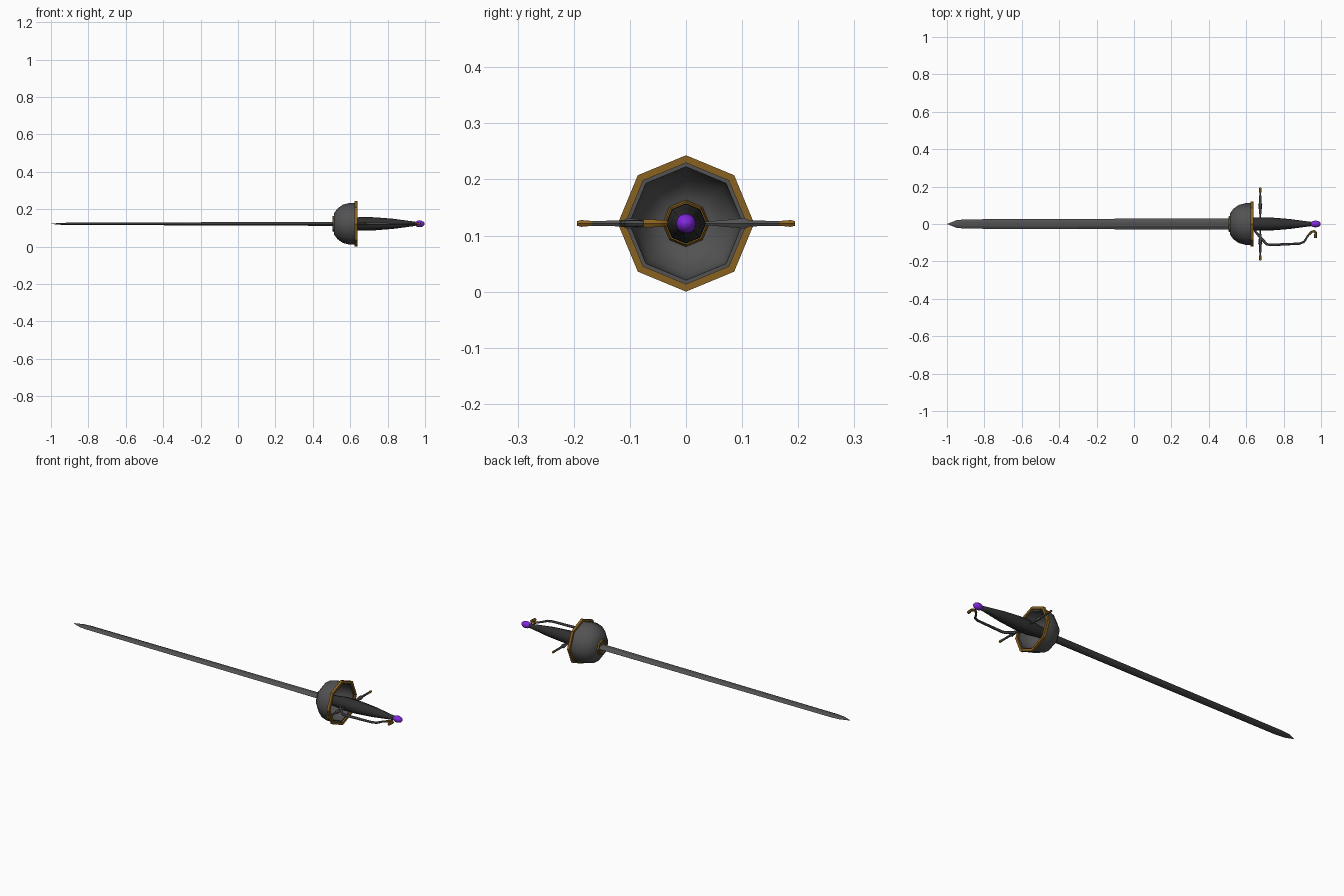
import bpy, bmesh, math
from mathutils import Vector

if "Cube" in bpy.data.objects:
    bpy.data.objects.remove(bpy.data.objects["Cube"])

ZC = 0.1215  # height of the sword axis


def mat(name, rgb):
    m = bpy.data.materials.new(name)
    m.diffuse_color = (*rgb, 1)
    m.use_nodes = True
    m.node_tree.nodes["Principled BSDF"].inputs["Base Color"].default_value = m.diffuse_color
    return m


STEEL = mat("dark_steel", (0.085, 0.085, 0.085))
GRIP = mat("black_leather", (0.028, 0.028, 0.028))
GOLD = mat("old_gold", (0.25, 0.12, 0.014))
GEM = mat("purple_gem", (0.22, 0.02, 0.72))


def finish(bm, name, material, smooth=None):
    bmesh.ops.remove_doubles(bm, verts=bm.verts, dist=1e-5)
    bmesh.ops.recalc_face_normals(bm, faces=bm.faces)
    me = bpy.data.meshes.new(name)
    bm.to_mesh(me)
    bm.free()
    me.materials.append(material)
    ob = bpy.data.objects.new(name, me)
    bpy.context.collection.objects.link(ob)
    if smooth:
        bpy.ops.object.select_all(action='DESELECT')
        ob.select_set(True)
        bpy.context.view_layer.objects.active = ob
        bpy.ops.object.shade_smooth_by_angle(angle=math.radians(smooth))
    return ob


def skin(name, rings, material, caps=True, loop=False, smooth=None):
    """Join rings of points with quads."""
    bm = bmesh.new()
    vr = [[bm.verts.new(p) for p in ring] for ring in rings]
    n = len(vr[0])
    pairs = list(zip(vr, vr[1:])) + ([(vr[-1], vr[0])] if loop else [])
    for a, b in pairs:
        for i in range(n):
            j = (i + 1) % n
            bm.faces.new((a[i], a[j], b[j], b[i]))
    if caps and not loop:
        bm.faces.new(vr[0])
        bm.faces.new(vr[-1])
    return finish(bm, name, material, smooth)


def lathe(name, profile, material, sides=8, loop=False, smooth=None):
    """Turn (x, radius) points about the sword axis."""
    rings = []
    for x, r in profile:
        r = max(r, 2e-5)
        rings.append([(x, r * math.sin(a), ZC + r * math.cos(a))
                      for a in (2 * math.pi * i / sides for i in range(sides))])
    return skin(name, rings, material, loop=loop, smooth=smooth)


def tube(name, path, material, sides=6, smooth=50):
    """Sweep (x, y, radius) points lying in the horizontal plane."""
    pts = [Vector((x, y, ZC)) for x, y, r in path]
    rings = []
    for k, p in enumerate(pts):
        t = (pts[min(k + 1, len(pts) - 1)] - pts[max(k - 1, 0)]).normalized()
        side = Vector((-t.y, t.x, 0))
        r = path[k][2]
        rings.append([p + r * (side * math.cos(a) + Vector((0, 0, math.sin(a))))
                      for a in (2 * math.pi * i / sides for i in range(sides))])
    return skin(name, rings, material, smooth=smooth)


# Blade: flattened hexagonal section with a pointed tip
def blade_ring(x, w, h):
    return [(x, s * w, ZC + t * h) for s, t in
            ((1, 0), (0.4, 1), (-0.4, 1), (-1, 0), (-0.4, -1), (0.4, -1))]


skin("blade", [blade_ring(*s) for s in (
    (0.56, 0.030, 0.011), (-0.30, 0.0275, 0.008), (-0.905, 0.025, 0.006),
    (-0.95, 0.020, 0.005), (-0.997, 0.001, 0.001))], STEEL)

# Hollow octagonal cup guard with gold rim and collars
lathe("cup_guard", [(0.512, 0), (0.512, 0.055), (0.532, 0.082), (0.56, 0.102),
                    (0.595, 0.111), (0.63, 0.111), (0.63, 0.101), (0.595, 0.099),
                    (0.565, 0.090), (0.54, 0.070), (0.524, 0.048), (0.524, 0)],
      STEEL, smooth=50)
lathe("cup_rim", [(0.624, 0.108), (0.624, 0.1215), (0.638, 0.1215), (0.638, 0.108)],
      GOLD, loop=True)
lathe("blade_collar", [(0.505, 0.034), (0.505, 0.040), (0.514, 0.044), (0.514, 0.034)],
      GOLD, loop=True)
lathe("grip_collar", [(0.522, 0.0), (0.522, 0.042), (0.545, 0.038), (0.545, 0.0)], GOLD)

# Tapered grip
lathe("grip", [(0.535, 0.0), (0.535, 0.024), (0.60, 0.029), (0.65, 0.036),
               (0.73, 0.035), (0.83, 0.027), (0.92, 0.015), (0.945, 0.012),
               (0.955, 0.0)], GRIP, smooth=50)

# Egg-shaped gem pommel
lathe("pommel", [(0.9705 - 0.0275 * math.cos(a), 0.018 * math.sin(a))
                 for a in (math.pi * i / 8 for i in range(9))], GEM, sides=12, smooth=50)

# Straight cross bar on both sides, with gold ends
for s, label in ((1, "right"), (-1, "left")):
    tube("cross_bar_" + label, [(0.675, s * y, r) for y, r in (
        (0.0, 0.006), (0.04, 0.004), (0.09, 0.009), (0.105, 0.011), (0.113, 0.006),
        (0.175, 0.005))], STEEL)
    tube("cross_bar_end_" + label, [(0.675, s * y, r) for y, r in (
        (0.165, 0.005), (0.178, 0.006), (0.186, 0.007), (0.194, 0.005))], GOLD)

# Knuckle bow on the front side, ending in a gold hook
tube("knuckle_bow", [(0.645, -0.035, 0.006), (0.675, -0.072, 0.007), (0.71, -0.108, 0.007),
                     (0.73, -0.112, 0.007), (0.885, -0.105, 0.006), (0.91, -0.095, 0.006),
                     (0.928, -0.065, 0.005), (0.942, -0.050, 0.005)], STEEL)
tube("bow_hook", [(0.938, -0.054, 0.006), (0.95, -0.042, 0.006), (0.965, -0.038, 0.007),
                  (0.973, -0.046, 0.007), (0.970, -0.060, 0.008), (0.969, -0.075, 0.008)],
     GOLD)
